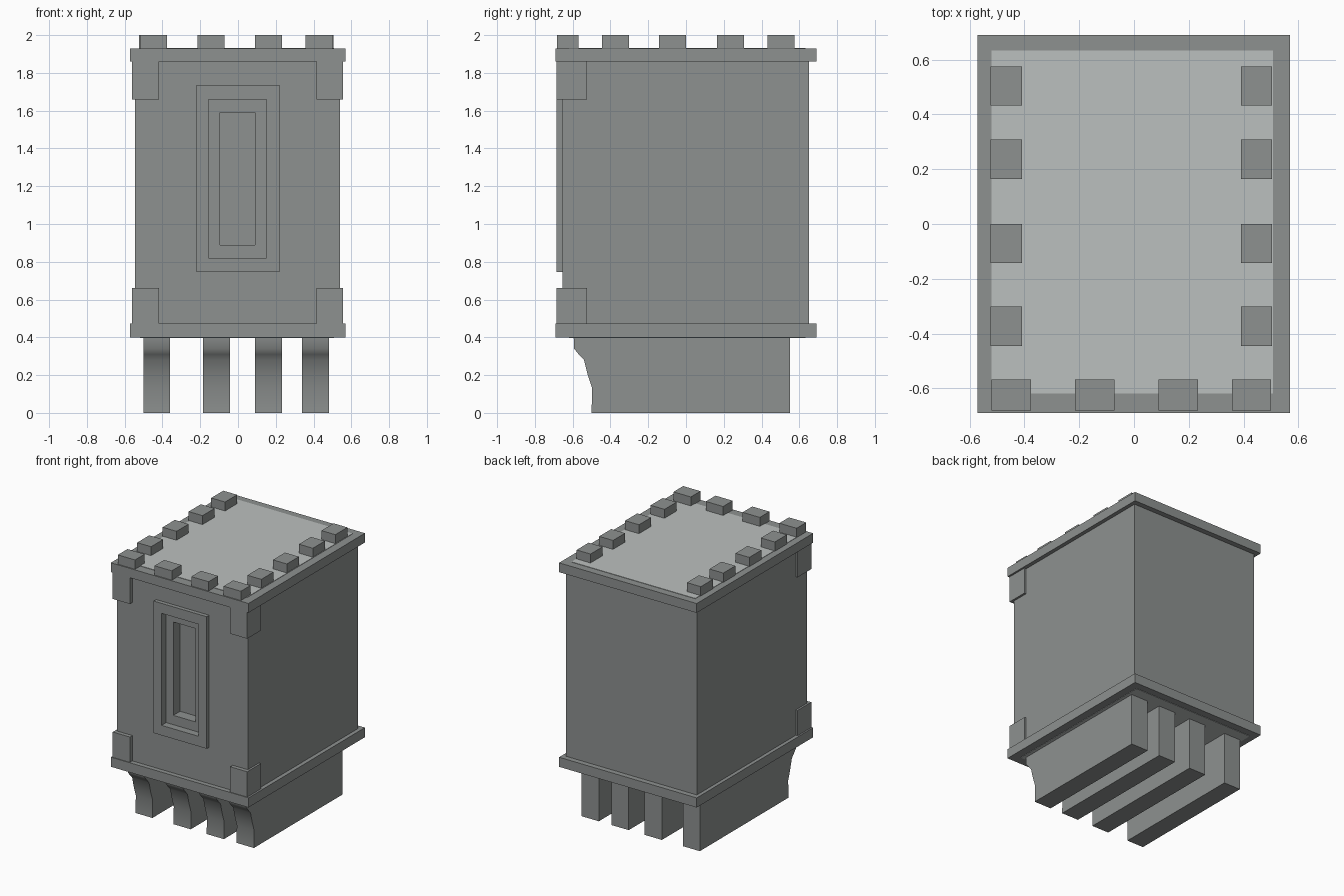
import bpy, bmesh

if "Cube" in bpy.data.objects:
    bpy.data.objects.remove(bpy.data.objects["Cube"], do_unlink=True)


def material(name, colour):
    mat = bpy.data.materials.new(name)
    mat.use_nodes = True
    mat.diffuse_color = colour
    mat.node_tree.nodes["Principled BSDF"].inputs["Base Color"].default_value = colour
    return mat


stone = material("dark grey stone", (0.27, 0.285, 0.28, 1))
pale = material("pale grey stone", (0.5, 0.53, 0.52, 1))


def finish(name, bm, mat):
    bmesh.ops.recalc_face_normals(bm, faces=bm.faces)
    mesh = bpy.data.meshes.new(name)
    bm.to_mesh(mesh)
    bm.free()
    mesh.materials.append(mat)
    obj = bpy.data.objects.new(name, mesh)
    bpy.context.collection.objects.link(obj)
    return obj


def box(name, x, y, z, mat=stone):
    """Box from (low, high) ranges on each axis."""
    bm = bmesh.new()
    bmesh.ops.create_cube(bm, size=1)
    for v in bm.verts:
        v.co = [r[0] if c < 0 else r[1] for c, r in zip(v.co, (x, y, z))]
    return finish(name, bm, mat)


def cut(target, name, x, y, z):
    cutter = box(name, x, y, z)
    cutter.hide_render = True
    cutter.hide_set(True)
    cutter.display_type = 'WIRE'
    mod = target.modifiers.new(name, 'BOOLEAN')
    mod.operation = 'DIFFERENCE'
    mod.solver = 'EXACT'
    mod.object = cutter
    # bake the cut and drop the helper
    bpy.context.view_layer.update()
    graph = bpy.context.evaluated_depsgraph_get()
    mesh = bpy.data.meshes.new_from_object(target.evaluated_get(graph))
    target.modifiers.clear()
    target.data = mesh
    bpy.data.objects.remove(cutter, do_unlink=True)


# Tower body with the stepped window recess
body = box("tower_body", (-.545, .54), (-.655, .65), (.44, 1.89))
cut(body, "window_outer_cut", (-.155, .15), (-.8, -.63), (.82, 1.66))
cut(body, "window_inner_cut", (-.095, .09), (-.8, -.55), (.89, 1.59))

# Raised window frame
frame = box("window_frame", (-.22, .22), (-.685, -.654), (.745, 1.735))
cut(frame, "frame_cut", (-.155, .15), (-.8, -.6), (.82, 1.66))

# Floor and roof slabs with pale panels
for name, z, panel in (("floor_slab", (.40, .472), (.397, .41)),
                       ("roof_slab", (1.86, 1.93), (1.92, 1.933))):
    box(name, (-.572, .57), (-.69, .69), z)
    box(name + "_panel", (-.52, .508), (-.62, .633), panel, pale)

# Corner brackets on the front
for side, x in (("right", (-.56, -.418)), ("left", (.415, .556))):
    for level, z in (("lower", (.45, .662)), ("upper", (1.66, 1.88))):
        box(f"{level}_{side}_bracket", x, (-.685, -.523), z)

# Battlements along the front and both sides
for i, x in enumerate((-.52, -.215, .09, .358)):
    box(f"front_merlon_{i}", (x, x + .143), (-.682, -.568), (1.92, 2))
for i, y in enumerate((-.445, -.143, .165, .432)):
    for side, x in (("right", -.525), ("left", .39)):
        box(f"{side}_merlon_{i}", (x, x + .115), (y, y + .143), (1.92, 2))

# Support beams with a curved front end
profile = [(.55, 0), (-.5, 0), (-.497, .13), (-.52, .2), (-.54, .28),
           (-.568, .31), (-.592, .34), (-.595, .41), (.55, .41)]
for i, (x0, x1) in enumerate(((-.5, -.36), (-.185, -.042), (.09, .233), (.338, .482))):
    bm = bmesh.new()
    face = bm.faces.new([bm.verts.new((x0, y, z)) for y, z in profile])
    side = bmesh.ops.extrude_face_region(bm, geom=[face])["geom"]
    for v in side:
        if isinstance(v, bmesh.types.BMVert):
            v.co.x = x1
    beam = finish(f"support_beam_{i}", bm, stone)
    bpy.ops.object.select_all(action='DESELECT')
    beam.select_set(True)
    bpy.context.view_layer.objects.active = beam
    bpy.ops.object.shade_smooth_by_angle(angle=.9)
